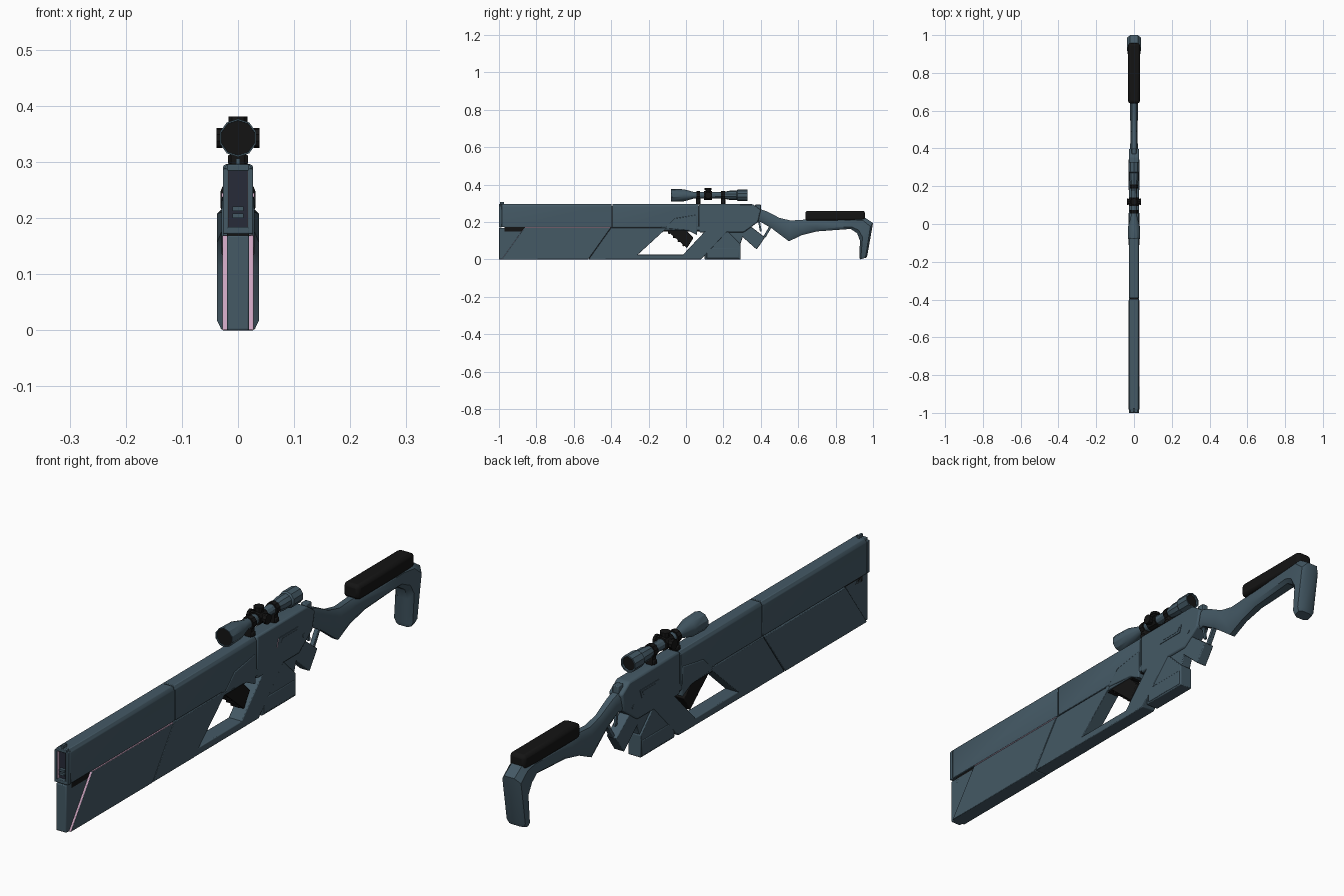
import bpy, bmesh, math
from mathutils import Vector

if "Cube" in bpy.data.objects:
    bpy.data.objects.remove(bpy.data.objects["Cube"])


def material(name, *rgb):
    mat = bpy.data.materials.new(name)
    mat.use_nodes = True
    mat.diffuse_color = (*rgb, 1)
    mat.node_tree.nodes["Principled BSDF"].inputs["Base Color"].default_value = (*rgb, 1)
    return mat


slate = material("slate", .058, .1, .13)
black = material("black", .007, .007, .007)
pink = material("pale pink", .6, .37, .52)
indigo = material("dark indigo", .02, .024, .04)

# Shared levels and half widths
muzzle, seam, roof = -1, .17, .296
body, inner, trim = .027, .02, .002
sides = (-1, 1)


def finish(name, bm, mat, bevel=0):
    bmesh.ops.recalc_face_normals(bm, faces=bm.faces)
    mesh = bpy.data.meshes.new(name)
    bm.to_mesh(mesh)
    bm.free()
    mesh.materials.append(mat)
    part = bpy.data.objects.new(name, mesh)
    bpy.context.collection.objects.link(part)
    if bevel:
        modifier = part.modifiers.new("Bevel", "BEVEL")
        modifier.width = bevel
        modifier.segments = 2
        modifier.limit_method = "ANGLE"
    bpy.ops.object.select_all(action="DESELECT")
    part.select_set(True)
    bpy.context.view_layer.objects.active = part
    bpy.ops.object.shade_smooth_by_angle(angle=math.radians(35))
    return part


def skin(name, rings, mat, bevel=0):
    """Bridge equal closed rings and cap both ends."""
    bm = bmesh.new()
    rows = [[bm.verts.new(point) for point in ring] for ring in rings]
    count = len(rows[0])
    for near, far in zip(rows, rows[1:]):
        for i in range(count):
            j = (i + 1) % count
            bm.faces.new((near[i], near[j], far[j], far[i]))
    bm.faces.new(rows[0])
    bm.faces.new(rows[-1][::-1])
    return finish(name, bm, mat, bevel)


def prism(name, outline, half=body, mat=slate, bevel=.003, x=0):
    """Extrude a side outline of (y, z) points across x."""
    rings = [[(x + side * half, y, z) for y, z in outline] for side in sides]
    return skin(name, rings, mat, bevel)


def slab(name, front, back, low, high, half=body, mat=slate, bevel=.003, x=0, lean=0):
    """Block whose upper edge is shifted along y by the lean."""
    outline = [(front, low), (back, low), (back + lean, high), (front + lean, high)]
    return prism(name, outline, half, mat, bevel, x)


def pink_front(part):
    """Colour the faces that look forward."""
    part.data.materials.append(pink)
    for face in part.data.polygons:
        face.material_index = int(face.normal.y < -.5)


def lathe(name, profile, mat=slate, axis="Y", centre=(0, 0, 0), count=10):
    """Turn (distance, radius) points about an axis."""
    rings = []
    for along, radius in profile:
        ring = []
        for i in range(count):
            angle = math.tau * (i + .5) / count
            u, v = radius * math.cos(angle), radius * math.sin(angle)
            point = {"X": (along, u, v), "Y": (u, along, v), "Z": (u, v, along)}[axis]
            ring.append(Vector(point) + Vector(centre))
        rings.append(ring)
    return skin(name, rings, mat)


# Upper housing in two lengths with a chamfered roof
def housing(name, front, back):
    right = [(body, seam + .003), (body, roof - .012), (inner, roof)]
    section = right + [(-x, z) for x, z in reversed(right)]
    skin(name, [[(x, y, z) for x, z in section] for y in (front, back)], slate, trim)


housing("barrel_shroud", muzzle + .015, -.397)
housing("mid_housing", -.393, .067)
slab("seam_core", -.97, .3, .15, roof - .01, inner, black, 0)
prism("rear_receiver", [(.07, .145), (.07, roof), (.355, roof), (.4, .265), (.385, .2), (.31, .145)],
      bevel=.006)

# Muzzle frame around a recessed opening
lip = muzzle + .016
for side in sides:
    slab("muzzle_side", muzzle, lip, seam + trim, .288, .005, slate, trim, side * .022)
    slab("muzzle_trim", muzzle + trim, lip, .184, .285, .001, pink, 0, side * .017)
slab("muzzle_top", muzzle, lip, .284, roof, inner, slate, trim)
slab("muzzle_bottom", muzzle, lip, seam + trim, .184, inner, slate, trim)
slab("muzzle_recess", lip - trim, lip + trim, .18, .288, inner, indigo, 0)
for z in (.2, .213):
    slab("muzzle_rib", muzzle + trim, lip, z, z + .008, .01, slate, 0)
slab("front_sight", muzzle + .005, lip + .01, roof, roof + .01, .004, slate, 0)

# Lower fore-end: narrow nose, then a leaning panel with a pink leading face
lean = .12
ledge = seam - .001
prism("lower_nose", [(muzzle, 0), (muzzle, ledge), (-.86, ledge), (-.97, 0)], inner)
pink_front(slab("fore_panel", -.985, -.523, 0, ledge, body + .001, bevel=trim, lean=lean))
slab("panel_top_strip", -.86, -.405, ledge, seam + .001, .003, pink, 0, .025)
slab("slant_seam_core", -.55, -.48, .005, .16, inner, black, 0, lean=lean)

# Lower frame around the open window
prism("frame_front", [(-.52, 0), (-.286, 0), (-.1, seam), (-.4, seam)], bevel=trim)
slab("frame_sill", -.29, .06, 0, .026, body)
slab("frame_strut", -.04, .08, 0, seam, lean=lean + .04)
slab("frame_bridge", -.13, .24, .155, seam + .01, body - .001)

# Swelling above the grip
prism("grip_shoulder", [(-.115, .166), (-.06, .22), (.06, .24), (.06, .13), (.01, .155)],
      body + trim, bevel=.004)

# Pistol grip with shallow finger ridges along its front
grip_top, grip_toe = Vector((0, -.115, .165)), Vector((0, 0, .066))
prism("grip", [grip_top.yz, grip_toe.yz, (.005, .06), (.04, .115), (-.015, seam)], .021, black)
for i in range(5):
    lathe("finger_ridge", [(-.016, .007), (.016, .007)], black, "X",
          grip_top.lerp(grip_toe, i / 4.5))

# Magazine and the blocks behind it
slab("magazine", .1, .292, 0, .07, body - trim)
prism("magazine_neck", [(.1, .035), (.2, .145), (.222, .15), (.292, .08), (.292, .06)], body - trim)
slab("magazine_rib", .11, .285, .005, .06)
prism("rear_wedge", [(.22, .15), (.29, .08), (.305, .125), (.345, .165)], inner)
prism("tilted_block", [(.297, .125), (.378, .053), (.422, .118), (.345, .178)], inner)
slab("trigger", .395, .405, .15, .205, .004, bevel=0, lean=-.01)
slab("trigger_guard", .41, .425, .117, .185, .008, bevel=trim, lean=.04)

# Receiver side details and hammer
for side in sides:
    pink_front(slab("receiver_port", .18, .29, .215, .245, trim, bevel=0, x=side * body, lean=.01))
    slab("port_cover", .2, .28, .223, .238, trim, bevel=0, x=side * (body + .001), lean=.01)
    lathe("receiver_pin", [(-trim, .008), (trim, .008)], slate, "X", (side * body, .335, .2))
slab("hammer", .37, .4, .26, .293, .012)

# Stock: octagon sections from upper point, lower point and half width
butt = .037
stations = [((.36, .28), (.33, .19), inner), ((.43, .258), (.4, .2), inner),
            ((.5, .222), (.46, .165), .017), ((.56, .208), (.55, .097), inner),
            ((.62, .212), (.62, .13), inner), ((.7, .215), (.7, .15), .024),
            ((.9, .222), (.88, .163), .03), ((.955, .225), (.915, .14), butt),
            ((1, .195), (.93, .1), butt), ((.97, .025), (.927, .015), butt),
            ((.965, .01), (.93, 0), .03)]
half_ring = [(.55, 0), (1, .2), (1, .8), (.55, 1)]
octagon = half_ring + [(-x, t) for x, t in reversed(half_ring)]
rings = []
for upper, lower, width in stations:
    spine = [Vector(upper).lerp(Vector(lower), t) for x, t in octagon]
    rings.append([(x * width, p.x, p.y) for (x, t), p in zip(octagon, spine)])
skin("stock", rings, slate)
slab("cheek_pad", .638, .957, .207, .26, .031, black, .012)

# Scope tube with flared hollow ends, lenses, mounts and turrets
height, turret_y = .343, .118
centre = (0, 0, height)
bell, eyepiece, tube = .034, .03, .018
lathe("scope_body", [(-.06, .03), (-.08, .031), (-.08, bell), (-.01, bell - trim), (.04, tube),
                     (.2, tube), (.235, .025), (.27, .025), (.275, eyepiece),
                     (.328, eyepiece), (.328, .025), (.318, .025)], slate, "Y", centre)
lathe("front_lens", [(-.075, .031), (-.06, .03)], black, "Y", centre)
lathe("rear_lens", [(.317, .025), (.32, .025)], black, "Y", centre)
for y in (.065, .198):
    lathe("scope_ring", [(y - .01, .023), (y + .01, .023)], black, "Y", centre)
    slab("scope_foot", y - .012, y + .012, roof - trim, .328, .013, black)
    slab("foot_clamp", y - .01, y + .01, roof, .313, tube, black)
lathe("turret_band", [(.095, .024), (.14, .024)], black, "Y", centre)


def turret(name, axis, side):
    steps = [(tube, .015), (.028, .015), (.028, tube), (.038, tube)]
    lathe(name, [(side * d, r) for d, r in steps], black, axis, (0, turret_y, height))


for side in sides:
    turret("side_turret", "X", side)
turret("top_turret", "Z", 1)
